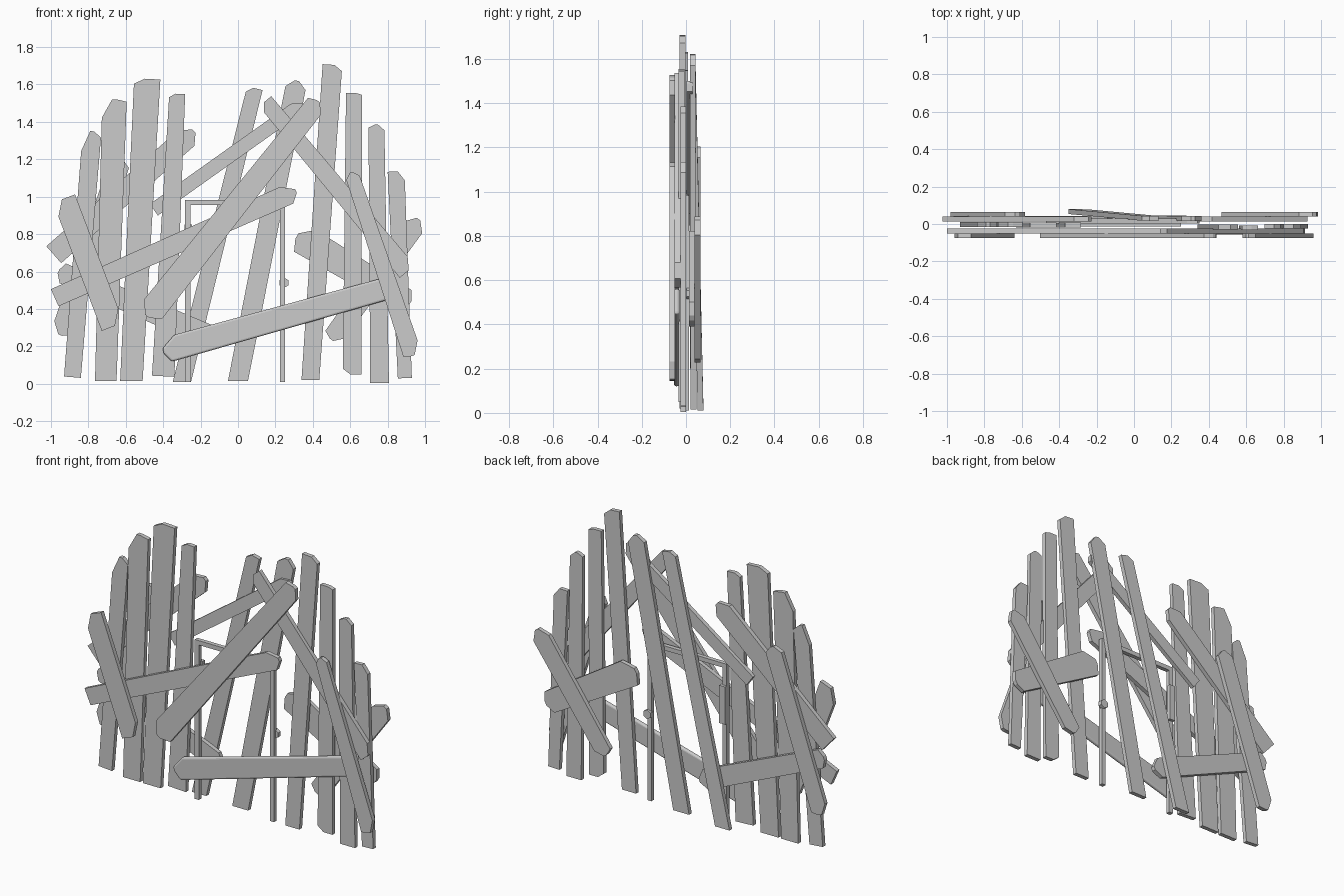
import bpy, bmesh, math
from mathutils import Vector

if "Cube" in bpy.data.objects:
    bpy.data.objects.remove(bpy.data.objects["Cube"])


def plank(name, p0, p1, w0, w1, y0, y1=None, c0=(0, 0), c1=(0, 0), level=False, t=0.026):
    """Board in the XZ plane from lower end p0 to upper end p1.
    c0/c1 = length of the chipped (left, right) corner at each end; level = foot sawn flat to the ground."""
    y1 = y0 if y1 is None else y1
    a, b = Vector(p0), Vector(p1)
    length = (b - a).length
    d = (b - a) / length
    n = Vector((d.y, -d.x))
    skew = (d.x / d.y) if level else 0

    def end(w, s, c, sign):
        pts = []
        for side, cut in ((-1, c[0]), (1, c[1])):
            outer = (side * w / 2, s + sign * cut)
            inner = (side * w / 2 * 0.2, s)
            if cut:
                pts += [outer, inner] if side < 0 else [inner, outer]
            else:
                pts.append(outer)
        return pts

    low = end(w0, 0, c0, 1)
    if level:
        low = [(u, s + u * skew) for u, s in low]
    outline = low + end(w1, length, c1, -1)[::-1]
    bm = bmesh.new()
    rings = []
    for off in (-t / 2, t / 2):
        ring = []
        for u, s in outline:
            q = a + d * s + n * u
            ring.append(bm.verts.new((q.x, y0 + (y1 - y0) * s / length + off, q.y)))
        rings.append(ring)
    front, back = rings
    bm.faces.new(front)
    bm.faces.new(back[::-1])
    for i in range(len(front)):
        j = (i + 1) % len(front)
        bm.faces.new((front[i], back[i], back[j], front[j]))
    bmesh.ops.recalc_face_normals(bm, faces=bm.faces[:])
    me = bpy.data.meshes.new(name)
    bm.to_mesh(me)
    bm.free()
    ob = bpy.data.objects.new(name, me)
    bpy.context.collection.objects.link(ob)
    return ob


# Upright boards, left side
V = "upright_board"
plank(V, (-.885, .035), (-.78, 1.35), .09, .10, -.003, c0=(0, 0), c1=(.11, .03))
plank(V, (-.707, .015), (-.66, 1.52), .115, .13, -.003, c1=(.10, .01), level=True)
plank(V, (-.57, .015), (-.485, 1.63), .12, .14, -.005, c1=(.03, 0), level=True)
plank(V, (-.40, .04), (-.325, 1.55), .12, .085, -.005, c1=(.02, 0))
# Upright boards, right side
plank(V, (.387, .02), (.505, 1.705), .095, .105, -.016, c1=(0, .03), level=True)
plank(V, (.61, .05), (.62, 1.555), .10, .085, -.020, c0=(.03, 0), c1=(0, .01))
plank(V, (.757, .005), (.74, 1.385), .10, .085, -.012, c1=(.015, .03), level=True)
plank(V, (.892, .03), (.845, 1.135), .075, .09, -.012, c1=(0, .05))
# Leaning boards behind the doorway
plank("leaning_board", (-.30, .01), (.09, 1.58), .095, .085, .066, .03, c1=(.03, 0), level=True)
plank("leaning_board", (0, .015), (.315, 1.62), .105, .11, .034, .03, c1=(.04, .04), level=True)

# Outermost front braces
plank("front_brace", (-.67, .305), (-.93, .99), .125, .125, -.0625, c0=(0, .08), c1=(.08, 0))
plank("front_brace", (-.485, .36), (.43, 1.51), .14, .11, -.0625, c0=(.06, .04), c1=(.02, .05))
plank("front_brace", (.935, .15), (.605, 1.13), .10, .075, -.0625, c0=(.01, .07), c1=(.03, .03))
# Inner front braces
plank("inner_brace", (-.98, .46), (.31, 1.03), .10, .11, -.038, c1=(.07, .04))
plank("inner_brace", (.905, .60), (.145, 1.51), .105, .085, -.038, c0=(0, .06), c1=(.04, 0))
low = plank("low_rounded_brace", (-.40, .175), (.78, .505), .135, .12, -.042, c0=(.08, .03))
bev = low.modifiers.new("soft_edges", 'BEVEL')
bev.width, bev.segments = .011, 3
plank("middle_brace", (-.45, .93), (.345, 1.495), .075, .075, .016, c1=(.05, .02))

# Back braces, left side
plank("back_brace", (-.985, .69), (-.235, 1.35), .12, .12, .026, c1=(.06, .05))
plank("back_brace", (-.95, .26), (-.625, 1.20), .11, .11, .052, c0=(.06, .02), c1=(.04, .03))
plank("back_brace", (-.12, .24), (-.96, .60), .12, .11, .030, c0=(.04, .05), c1=(.03, .02))
# Back braces, right side
plank("back_brace", (.50, .235), (.965, .88), .11, .12, .052, c0=(.02, .05), c1=(.06, .05))
plank("back_brace", (.92, .43), (.315, .79), .13, .16, .026, c0=(.03, .03), c1=(.03, .07))


# Door frame: two posts, a lintel, hinge block and knob
def box(name, x0, x1, y0, y1, z0, z1):
    bpy.ops.mesh.primitive_cube_add(size=1, location=((x0 + x1) / 2, (y0 + y1) / 2, (z0 + z1) / 2))
    ob = bpy.context.object
    ob.name = name
    ob.scale = (x1 - x0, y1 - y0, z1 - z0)
    return ob


box("door_post_left", -.283, -.255, -.013, .013, .01, .955)
box("door_post_right", .225, .252, -.013, .013, .01, .955)
box("door_lintel", -.283, .252, -.013, .013, .955, .982)
box("door_hinge_block", -.285, -.245, .005, .03, .62, .85)
bpy.ops.mesh.primitive_cylinder_add(vertices=6, radius=.028, depth=.025,
                                    location=(.245, .015, .54), rotation=(math.pi / 2, 0, 0))
bpy.context.object.name = "door_knob"
